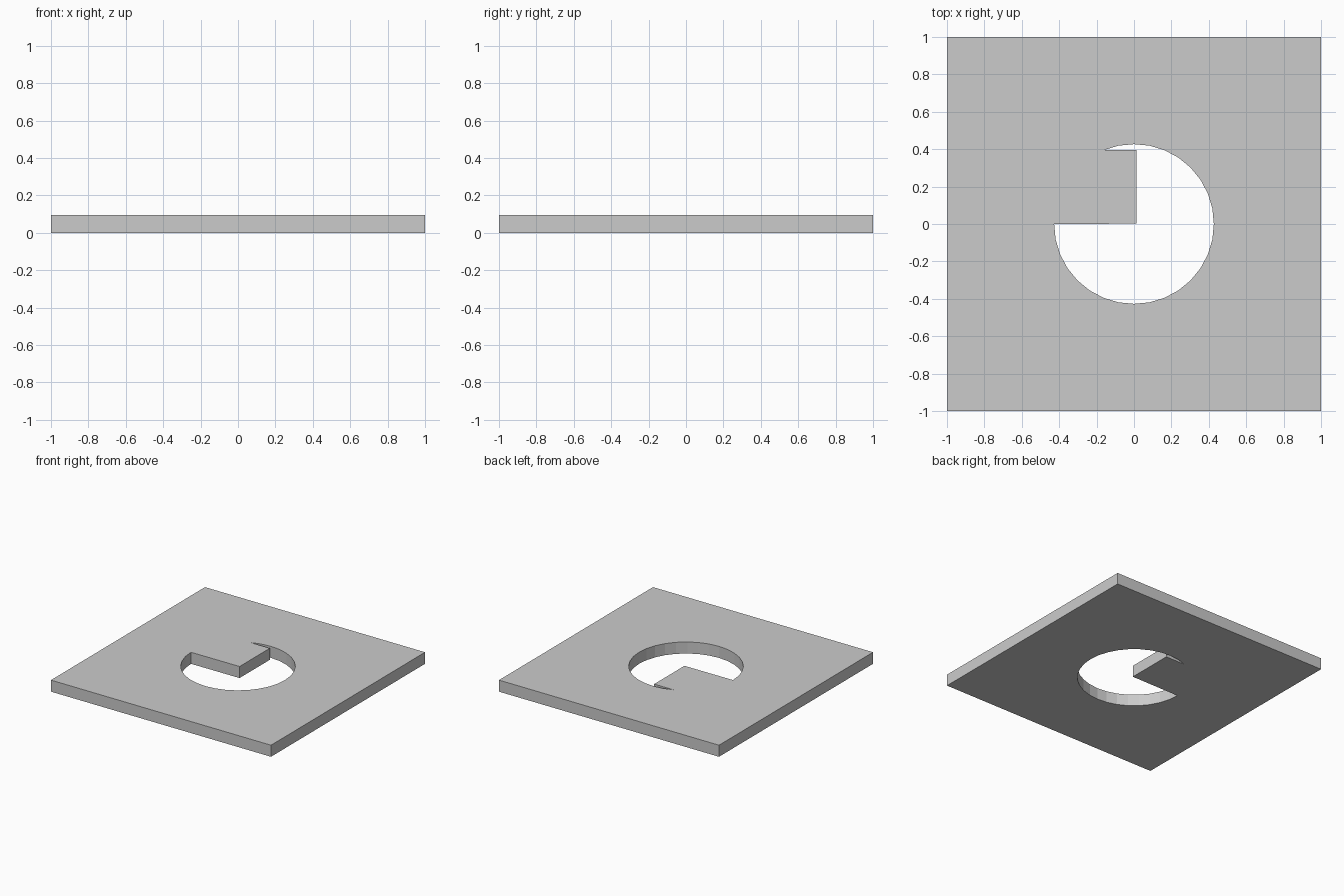
import bpy, bmesh
from math import pi, cos, sin

if "Cube" in bpy.data.objects:
    bpy.data.objects.remove(bpy.data.objects["Cube"])

THICK = 0.095   # plate thickness
R = 0.427       # hole radius
SEG = 32        # sides of the full circle
TAB_X = 0.013   # free end of the tab

# Outline of the square plate
outer = [(-1, -1), (1, -1), (1, 1), (-1, 1)]

# Hole: circular arc, closed off by the rectangular tab on its upper left
hole = [(R * cos(2 * pi * k / SEG), R * sin(2 * pi * k / SEG)) for k in range(16, 43)]
hole += [(TAB_X, hole[-1][1]), (TAB_X, 0.002)]

bm = bmesh.new()
edges = []
for loop in (outer, hole):
    vs = [bm.verts.new((x, y, 0)) for x, y in loop]
    edges += [bm.edges.new((vs[i - 1], vs[i])) for i in range(len(vs))]

# Fill between the outlines and give the sheet its thickness
bmesh.ops.triangle_fill(bm, edges=edges, use_beauty=True, normal=(0, 0, 1))
ext = bmesh.ops.extrude_face_region(bm, geom=bm.faces[:], use_keep_orig=True)
top = [g for g in ext["geom"] if isinstance(g, bmesh.types.BMVert)]
bmesh.ops.translate(bm, verts=top, vec=(0, 0, THICK))
bmesh.ops.recalc_face_normals(bm, faces=bm.faces[:])

mesh = bpy.data.meshes.new("plate_with_tabbed_hole")
bm.to_mesh(mesh)
bm.free()
plate = bpy.data.objects.new("plate_with_tabbed_hole", mesh)
bpy.context.collection.objects.link(plate)
